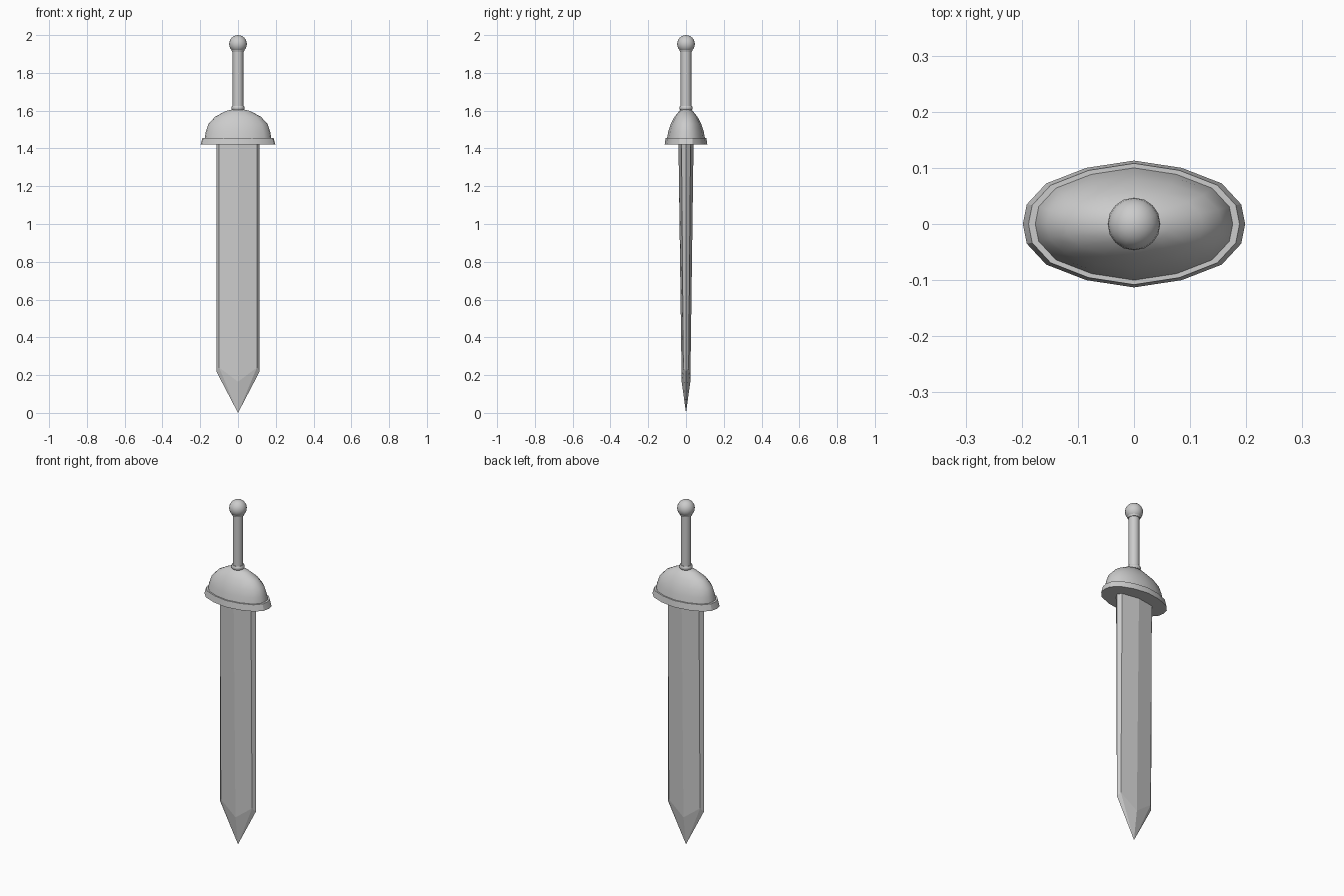
import bpy, bmesh, math

if "Cube" in bpy.data.objects:
    bpy.data.objects.remove(bpy.data.objects["Cube"])

steel = bpy.data.materials.new("grey steel")
steel.use_nodes = True
COLOUR = (0.6, 0.6, 0.6, 1)
steel.diffuse_color = COLOUR
steel.node_tree.nodes["Principled BSDF"].inputs["Base Color"].default_value = COLOUR


def loft(name, rings, angle=30):
    """Skin a list of equal rings of points and cap both ends."""
    bm = bmesh.new()
    loops = [[bm.verts.new(p) for p in ring] for ring in rings]
    n = len(loops[0])
    for a, b in zip(loops, loops[1:]):
        for i in range(n):
            j = (i + 1) % n
            bm.faces.new((a[i], a[j], b[j], b[i]))
    bm.faces.new(loops[0])
    bm.faces.new(loops[-1])
    bmesh.ops.remove_doubles(bm, verts=bm.verts, dist=1e-5)
    bmesh.ops.recalc_face_normals(bm, faces=bm.faces)
    mesh = bpy.data.meshes.new(name)
    bm.to_mesh(mesh)
    bm.free()
    finish(mesh, name, angle)


def finish(mesh, name, angle):
    obj = bpy.data.objects.new(name, mesh)
    bpy.context.collection.objects.link(obj)
    mesh.materials.append(steel)
    bpy.ops.object.select_all(action='DESELECT')
    obj.select_set(True)
    bpy.context.view_layer.objects.active = obj
    bpy.ops.object.shade_smooth_by_angle(angle=math.radians(angle))


def mirrored(quarter):
    """Complete a quarter outline, given from +x round to +y."""
    half = quarter + [(-x, y, z) for x, y, z in quarter[-2::-1]]
    return half + [(x, -y, z) for x, y, z in half[-2:0:-1]]


# Blade: ridged faces, bevelled edges, pointed tip
blade_top = mirrored([(0.115, 0, 1.43), (0.1, 0.024, 1.43), (0, 0.04, 1.43)])
shoulder = mirrored([(0.115, 0, 0.22), (0.1, 0.014, 0.24), (0, 0.023, 0.165)])
tip = [(0, 0, 0)] * len(shoulder)
loft("blade", [blade_top, shoulder, tip], angle=4)

# Guard: sixteen-sided oval outline, scaled up through each level
OVAL = [(1, 0), (0.965, 0.31), (0.79, 0.64), (0.43, 0.885), (0, 1)]


def oval(rx, ry, z):
    return mirrored([(x * rx, y * ry, z) for x, y in OVAL])


loft("guard_rim", [oval(0.198, 0.113, 1.42), oval(0.188, 0.108, 1.456),
                   oval(0.172, 0.098, 1.456)])
DOME = [(0.177, 0.101, 1.45), (0.17, 0.094, 1.49), (0.156, 0.081, 1.53),
        (0.122, 0.061, 1.567), (0.065, 0.036, 1.598), (0.022, 0.018, 1.608)]
loft("guard_dome", [oval(*level) for level in DOME], angle=50)


# Grip: round shaft with a collar at each end
def circle(r, z, n=16):
    return [(r * math.cos(2 * math.pi * i / n), r * math.sin(2 * math.pi * i / n), z)
            for i in range(n)]


loft("grip", [circle(0.028, 1.6), circle(0.028, 1.93)])
for name, z in (("lower_collar", 1.604), ("upper_collar", 1.913)):
    loft(name, [circle(0.031, z), circle(0.035, z + 0.006),
                circle(0.035, z + 0.016), circle(0.031, z + 0.022)], angle=40)

# Pommel ball
ball = bmesh.new()
bmesh.ops.create_uvsphere(ball, u_segments=16, v_segments=12, radius=0.047)
bmesh.ops.translate(ball, verts=ball.verts, vec=(0, 0, 1.953))
ball_mesh = bpy.data.meshes.new("pommel")
ball.to_mesh(ball_mesh)
ball.free()
finish(ball_mesh, "pommel", 40)
